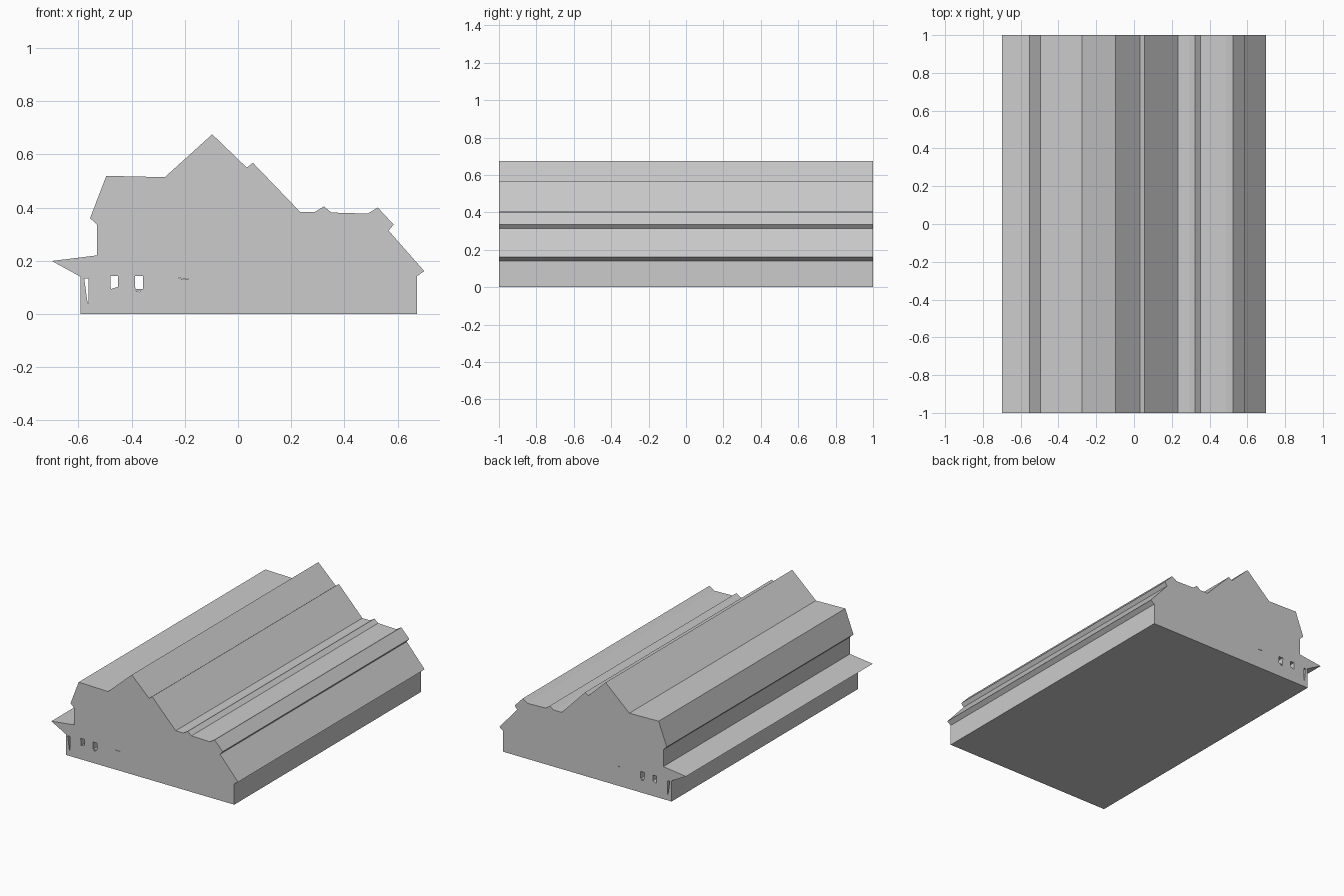
import bpy
import bmesh
import math
from mathutils import Matrix

cube = bpy.data.objects.get("Cube")
if cube:
    bpy.data.objects.remove(cube, do_unlink=True)

# One plain grey for the whole building
grey = bpy.data.materials.new("plain_grey")
grey.use_nodes = True
GREY = (0.6, 0.6, 0.6, 1)
grey.diffuse_color = GREY
grey.node_tree.nodes["Principled BSDF"].inputs["Base Color"].default_value = GREY

# Cross-section (x, z), from the bottom of the right wall up over the roofs
right_wall_and_eave = [(-.592, 0), (-.592, .14), (-.70, .199), (-.53, .22),
                       (-.53, .335), (-.556, .36)]
main_roof = [(-.495, .519), (-.275, .514), (-.097, .675), (.033, .55),
             (.056, .568), (.233, .384)]
low_roof = [(.29, .384), (.323, .404), (.351, .381), (.488, .377),
            (.525, .40), (.585, .336), (.566, .313)]
left_eave_and_wall = [(.70, .161), (.672, .141), (.672, 0)]
outline = right_wall_and_eave + main_roof + low_roof + left_eave_and_wall

# Openings that run through the whole length
openings = [
    [(-.578, .133), (-.561, .133), (-.561, .036), (-.566, .046)],
    [(-.480, .142), (-.451, .142), (-.451, .102), (-.478, .093)],
    [(-.388, .142), (-.357, .142), (-.358, .094), (-.386, .094)],
    [(-.386, .088), (-.365, .088), (-.368, .083), (-.380, .085)],
    [(-.226, .137), (-.205, .132), (-.182, .133), (-.205, .129)],
]

# Fill the profile with its holes and extrude it along y
curve = bpy.data.curves.new("building_profile", "CURVE")
curve.dimensions = "2D"
curve.fill_mode = "BOTH"
curve.extrude = 1
for loop in [outline] + openings:
    spline = curve.splines.new("POLY")
    spline.points.add(len(loop) - 1)
    for point, (x, z) in zip(spline.points, loop):
        point.co = (x, z, 0, 1)
    spline.use_cyclic_u = True
helper = bpy.data.objects.new("profile_helper", curve)
bpy.context.collection.objects.link(helper)
bpy.context.view_layer.update()
evaluated = helper.evaluated_get(bpy.context.evaluated_depsgraph_get())
mesh = bpy.data.meshes.new_from_object(evaluated)
bpy.data.objects.remove(helper, do_unlink=True)

# Stand the solid upright, weld it and keep its faces flat
bm = bmesh.new()
bm.from_mesh(mesh)
bm.transform(Matrix.Rotation(math.radians(90), 4, "X"))
bmesh.ops.remove_doubles(bm, verts=bm.verts, dist=0.0005)
bmesh.ops.recalc_face_normals(bm, faces=bm.faces)
for face in bm.faces:
    face.smooth = False
    face.material_index = 0
bm.to_mesh(mesh)
bm.free()
mesh.materials.clear()
mesh.materials.append(grey)
building = bpy.data.objects.new("building", mesh)
bpy.context.collection.objects.link(building)
